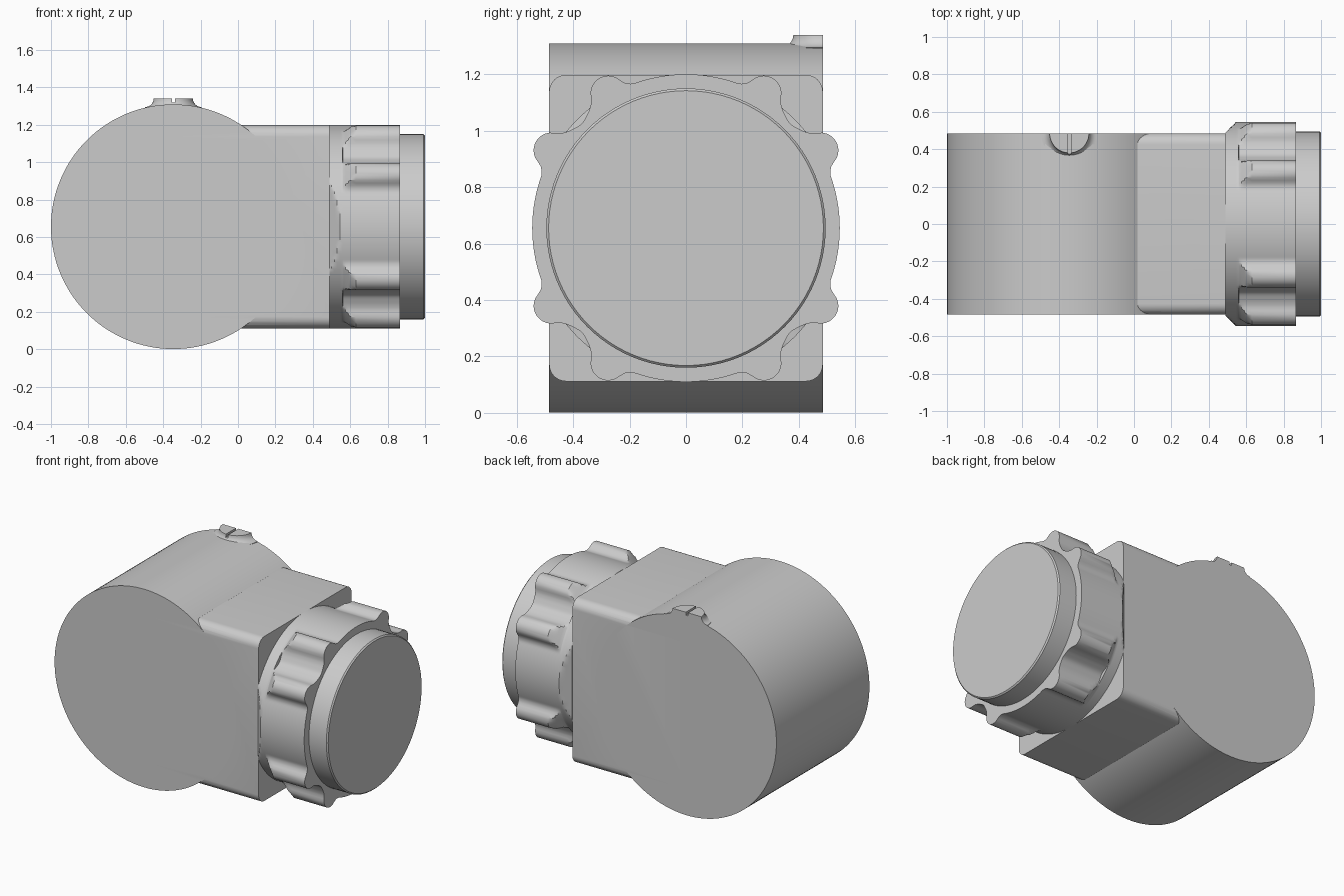
import bpy, bmesh, math
from mathutils import Matrix

if "Cube" in bpy.data.objects:
    bpy.data.objects.remove(bpy.data.objects["Cube"])

CZ = 0.655       # height of the shared axis
DRUM_X = -0.346
DRUM_R = 0.654
HALF_Y = 0.485

grey = bpy.data.materials.new("plain grey")
grey.use_nodes = True
grey.diffuse_color = (0.6, 0.6, 0.6, 1)
grey.node_tree.nodes["Principled BSDF"].inputs["Base Color"].default_value = (0.6, 0.6, 0.6, 1)


def finish(name, bm):
    """Turn a bmesh into a shaded object."""
    bmesh.ops.recalc_face_normals(bm, faces=bm.faces)
    mesh = bpy.data.meshes.new(name)
    bm.to_mesh(mesh)
    bm.free()
    obj = bpy.data.objects.new(name, mesh)
    bpy.context.collection.objects.link(obj)
    mesh.materials.append(grey)
    return obj


def smooth(obj):
    bpy.ops.object.select_all(action="DESELECT")
    bpy.context.view_layer.objects.active = obj
    obj.select_set(True)
    bpy.ops.object.shade_smooth_by_angle(angle=math.radians(30))


def loft(name, rings):
    """Skin closed rings of points and cap both ends."""
    bm = bmesh.new()
    loops = [[bm.verts.new(p) for p in ring] for ring in rings]
    for a, b in zip(loops, loops[1:]):
        for i in range(len(a)):
            j = (i + 1) % len(a)
            bm.faces.new((a[i], a[j], b[j], b[i]))
    bm.faces.new(loops[0])
    bm.faces.new(loops[-1])
    return finish(name, bm)


def box(name, low, high):
    bm = bmesh.new()
    bmesh.ops.create_cube(bm, size=1)
    for v in bm.verts:
        v.co = [a if c < 0 else b for c, a, b in zip(v.co, low, high)]
    return finish(name, bm)


def boolean(obj, other, operation):
    """Apply a boolean and drop the helper."""
    mod = obj.modifiers.new("cut", "BOOLEAN")
    mod.operation, mod.object, mod.solver = operation, other, "EXACT"
    bpy.context.view_layer.objects.active = obj
    bpy.ops.object.modifier_apply(modifier=mod.name)
    bpy.data.objects.remove(other)


def circle(n):
    return [math.tau * i / n for i in range(n)]


# Housing: lying drum
housing = loft("housing", [
    [(DRUM_X + DRUM_R * math.cos(a), y, CZ + DRUM_R * math.sin(a)) for a in circle(128)]
    for y in (-HALF_Y, HALF_Y)])

# Block joining the drum to the collar, long edges rounded
block = box("block", (DRUM_X, -HALF_Y, CZ - 0.543), (0.49, HALF_Y, CZ + 0.543))
bm = bmesh.new()
bm.from_mesh(block.data)
long_edges = [e for e in bm.edges if abs(e.verts[0].co.x - e.verts[1].co.x) > 0.1]
bmesh.ops.bevel(bm, geom=long_edges, offset=0.06, segments=8, profile=0.5, affect="EDGES")
bm.to_mesh(block.data)
bm.free()
boolean(housing, block, "UNION")
smooth(housing)


# Collar: round body with eight grip ribs and planar chamfers at the sides
def grip_radius(a):
    off = abs((math.degrees(a) + 45) % 90 - 45)     # angle from nearest axis
    base = 0.545 - 0.022 * math.exp(-((off - 45) / 5) ** 2)
    dist = min(abs(off - 30), abs(off - 60))
    d, rib = 0.551, 0.063
    s = d * math.sin(math.radians(dist))
    if s < rib:
        return d * math.cos(math.radians(dist)) + math.sqrt(rib * rib - s * s)
    return base + 0.018 * max(0, 1 - (dist - 6.6) / 4) ** 2


def collar_ring(x):
    ring = []
    for a in circle(360):
        r = 0.545 if x < 0.56 else min(grip_radius(a), 0.545 + x - 0.56)
        y = max(-x, min(x, r * math.cos(a))) if x < 0.55 else r * math.cos(a)
        ring.append((x, y, CZ + r * math.sin(a)))
    return ring


collar = loft("grip_collar", [collar_ring(x) for x in
              (0.49, 0.5, 0.515, 0.53, 0.545, 0.559, 0.561, 0.575, 0.59, 0.605, 0.63, 0.865)])
smooth(collar)

# End cap with a small edge bevel
cap = loft("end_cap", [
    [(x, r * math.cos(a), CZ + r * math.sin(a)) for a in circle(96)]
    for x, r in ((0.84, 0.495), (0.992, 0.495), (1.0, 0.487))])
smooth(cap)

# Slotted boss on top, flared at the foot and cut flush with the back
steps = [math.radians(t) for t in range(0, 91, 15)]
profile = [(0.15, 1.25)] + [(0.15 - 0.045 * math.sin(t), 1.34 - 0.045 * math.cos(t)) for t in steps]
boss = loft("slotted_boss", [
    [(DRUM_X + r * math.cos(a), HALF_Y + r * math.sin(a), z) for a in circle(64)]
    for r, z in profile])
boolean(boss, box("back_cutter", (-1, HALF_Y, 1), (1, 1, 2)), "DIFFERENCE")
boolean(boss, box("slot_cutter", (DRUM_X - 0.008, 0.3, 1.32), (DRUM_X + 0.008, 0.6, 2)), "DIFFERENCE")
smooth(boss)
